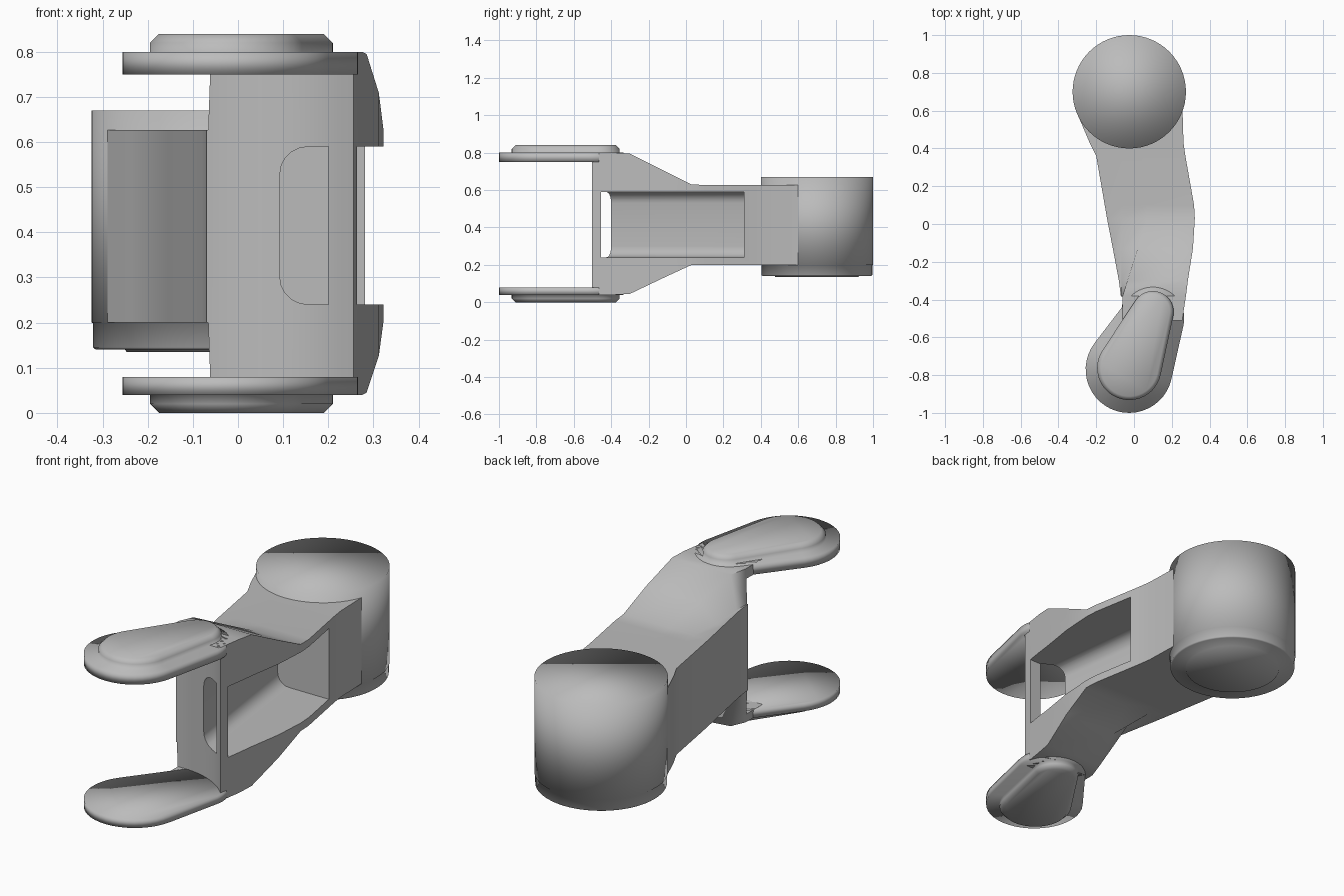
import bpy, bmesh
from math import sin, cos, pi, acos, atan2, hypot

cube = bpy.data.objects.get("Cube")
if cube:
    bpy.data.objects.remove(cube)

GREY = (0.5, 0.5, 0.5, 1)
mat = bpy.data.materials.new("plain_grey")
mat.use_nodes = True
mat.diffuse_color = GREY
mat.node_tree.nodes["Principled BSDF"].inputs["Base Color"].default_value = GREY

HEIGHT = 0.84
FORK = (-0.026, -0.77)
KNUCKLE = (-0.025, 0.70)


def loft(name, rings):
    """Skin a closed solid through matching rings of points."""
    bm = bmesh.new()
    loops = [[bm.verts.new(p) for p in ring] for ring in rings]
    for a, b in zip(loops, loops[1:]):
        for i in range(len(a)):
            j = (i + 1) % len(a)
            bm.faces.new((a[i], a[j], b[j], b[i]))
    bm.faces.new(loops[0][::-1])
    bm.faces.new(loops[-1])
    bmesh.ops.recalc_face_normals(bm, faces=bm.faces)
    mesh = bpy.data.meshes.new(name)
    bm.to_mesh(mesh)
    bm.free()
    mesh.materials.append(mat)
    ob = bpy.data.objects.new(name, mesh)
    bpy.context.collection.objects.link(ob)
    return ob


def smooth(ob, angle):
    bpy.ops.object.select_all(action='DESELECT')
    ob.select_set(True)
    bpy.context.view_layer.objects.active = ob
    bpy.ops.object.shade_smooth_by_angle(angle=angle)


def carve(ob, cutter):
    cut = ob.modifiers.new("carve", 'BOOLEAN')
    cut.object = cutter
    cut.solver = 'EXACT'
    bpy.context.view_layer.objects.active = ob
    bpy.ops.object.modifier_apply(modifier=cut.name)
    bpy.data.objects.remove(cutter)


def circle(centre, r, z, n=64):
    return [(centre[0] + r * cos(2 * pi * i / n), centre[1] + r * sin(2 * pi * i / n), z)
            for i in range(n)]


def teardrop(c1, r1, c2, r2, z, n=24):
    """Outline wrapped tightly around two circles."""
    dx, dy = c2[0] - c1[0], c2[1] - c1[1]
    t, a = atan2(dy, dx), acos((r1 - r2) / hypot(dx, dy))
    pts = []
    for (cx, cy), r, start, end in ((c1, r1, t + a, t + 2 * pi - a), (c2, r2, t - a, t + a)):
        for i in range(n + 1):
            k = start + (end - start) * i / n
            pts.append((cx + r * cos(k), cy + r * sin(k), z))
    return pts


# Link body: sections along y as (y, left x, crease x, right x, low z, high z)
SHELF_LOW, SHELF_HIGH = 0.20, 0.627
sections = [
    (-0.51, -0.07, -0.062, 0.255, 0.04, 0.80),
    (-0.38, -0.07, -0.06, 0.275, 0.04, 0.80),
    (-0.30, -0.08, -0.035, 0.285, 0.045, 0.795),
    (-0.13, -0.112, 0.02, 0.312, 0.126, 0.709),
    (0.03, -0.143, 0.07, 0.322, 0.20, 0.63),
    (0.10, -0.155, 0.07, 0.318, 0.20, 0.627),
    (0.36, -0.20, 0.05, 0.272, 0.20, 0.627),
    (0.43, -0.235, 0.03, 0.262, 0.20, 0.627),
    (0.60, -0.307, 0.0, 0.257, 0.20, 0.627),
]
body = loft("link_body", [
    [(xl, y, SHELF_LOW), (xl, y, SHELF_HIGH), (-0.066, y, SHELF_HIGH), (xc, y, hi),
     (xr, y, hi), (xr, y, lo), (xc, y, lo), (-0.066, y, SHELF_LOW)]
    for y, xl, xc, xr, lo, hi in sections])

# Round clearance between the fork arms
carve(body, loft("clearance_cutter", [circle(FORK, 0.388, z, 96) for z in (0.08, 0.75)]))

# Side pocket, with a rounded floor
pocket = loft("pocket_cutter", [
    [(0.0, 0.31, z), (0.10, -0.455, z), (0.5, -0.455, z), (0.5, 0.31, z)]
    for z in (0.24, 0.59)])
bm = bmesh.new()
bm.from_mesh(pocket.data)
floor_edges = [e for e in bm.edges if all(v.co.x < 0.2 for v in e.verts)
               and abs(e.verts[0].co.z - e.verts[1].co.z) < 0.01]
bmesh.ops.bevel(bm, geom=floor_edges, offset=0.06, segments=5, profile=0.5, affect='EDGES')
bm.to_mesh(pocket.data)
bm.free()
carve(body, pocket)
smooth(body, 1.2)

# Knuckle barrel with stepped lower lip and end disc, shaded softly over its rims
smooth(loft("knuckle_barrel", [circle(KNUCKLE, r, z) for r, z in (
    (0.30, 0.67), (0.30, 0.20), (0.296, 0.199), (0.296, 0.145),
    (0.29, 0.14), (0.225, 0.14), (0.222, 0.135))]), 1.7)

# Fork arms with raised caps, mirrored top and bottom; soft rims
for side, inner in (("upper", 0.75), ("lower", 0.76)):
    def level(z):
        return z if side == "upper" else HEIGHT - z
    arm = [teardrop(FORK, 0.23, (0.10, -0.50), 0.166, level(z)) for z in (inner, 0.80)]
    cap = [teardrop((-0.025, -0.762), 0.17 - inset, (0.10, -0.465), 0.11 - inset, level(z))
           for inset, z in ((0, 0.80), (0, 0.82), (0.02, HEIGHT))]
    smooth(loft(side + "_fork_arm", arm + cap), 1.7)
